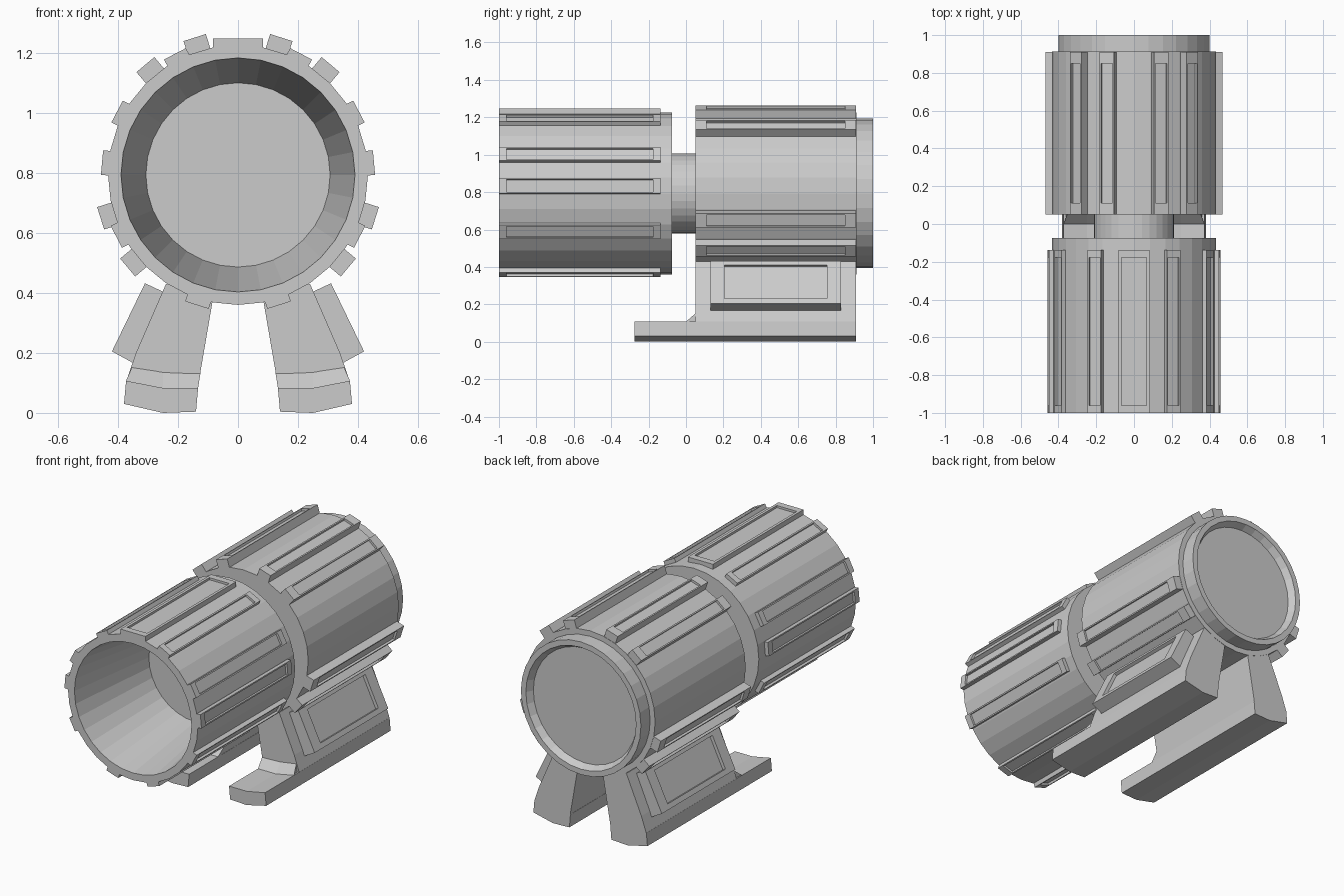
import bpy, bmesh
from math import sin, cos, radians, pi
from mathutils import Vector

if "Cube" in bpy.data.objects:
    bpy.data.objects.remove(bpy.data.objects["Cube"])

CZ = 0.793   # height of the barrel axis
SIDES = 32


def finish(name, bm):
    bmesh.ops.recalc_face_normals(bm, faces=bm.faces)
    me = bpy.data.meshes.new(name)
    bm.to_mesh(me)
    bm.free()
    ob = bpy.data.objects.new(name, me)
    bpy.context.collection.objects.link(ob)
    return ob


def lathe(name, profile):
    """Closed solid turned about the y axis from (radius, y) points, capped at both ends."""
    bm = bmesh.new()
    rings = [[bm.verts.new((r * sin(2 * pi * i / SIDES), y, CZ + r * cos(2 * pi * i / SIDES)))
              for i in range(SIDES)] for r, y in profile]
    for a, b in zip(rings, rings[1:]):
        for i in range(SIDES):
            j = (i + 1) % SIDES
            bm.faces.new((a[i], a[j], b[j], b[i]))
    bm.faces.new(rings[0])
    bm.faces.new(rings[-1])
    return finish(name, bm)


def loft(name, sections, side=1):
    """Solid through (y, [(x, z)...]) sections, mirrored by side."""
    bm = bmesh.new()
    rings = [[bm.verts.new((side * x, y, z)) for x, z in pts] for y, pts in sections]
    n = len(rings[0])
    for a, b in zip(rings, rings[1:]):
        for i in range(n):
            j = (i + 1) % n
            bm.faces.new((a[i], a[j], b[j], b[i]))
    bm.faces.new(rings[0])
    bm.faces.new(rings[-1])
    return finish(name, bm)


def framed_bar(name, quad, y0, y1, end, rims, depth, side=1):
    """Bar along y; quad = inner a, outer a, outer b, inner b. Outer face gets a sunken panel."""
    ia, oa, ob, ib = [Vector((side * x, 0, z)) for x, z in quad]
    bm = bmesh.new()

    def ring(y0, y1, a, b):
        return [bm.verts.new(p + Vector((0, y, 0))) for p, y in ((a, y0), (b, y0), (b, y1), (a, y1))]

    down = ((ia + ib) - (oa + ob)).normalized() * depth
    pa, pb = oa.lerp(ob, rims[0]), ob.lerp(oa, rims[1])
    rings = [ring(y0, y1, ia, ib), ring(y0, y1, oa, ob),
             ring(y0 + end, y1 - end, pa, pb),
             ring(y0 + end, y1 - end, pa + down, pb + down)]
    for a, b in zip(rings, rings[1:]):
        for i in range(4):
            j = (i + 1) % 4
            bm.faces.new((a[i], a[j], b[j], b[i]))
    bm.faces.new(rings[0])
    bm.faces.new(rings[-1])
    return finish(name, bm)


def rib(name, angle, half, r_in, r_out, y0, y1, end, side):
    """Radial rib on a barrel at an angle above the horizontal."""
    a = radians(angle)
    n, t = Vector((cos(a), sin(a))), Vector((-sin(a), cos(a)))
    c = Vector((0, CZ))
    quad = [c + n * r_in - t * half, c + n * r_out - t * half,
            c + n * r_out + t * half, c + n * r_in + t * half]
    framed_bar(name, [tuple(p) for p in quad], y0, y1, end, (0.1, 0.1), 0.013, side)


# Barrels: hollow tapered front, thin neck, rear drum with dished end cap
lathe("front_barrel", [(0.307, -0.41), (0.39, -1.0), (0.433, -1.0), (0.433, -0.075)])
lathe("neck", [(0.213, -0.09), (0.213, 0.07)])
lathe("rear_barrel", [(0.433, 0.05), (0.433, 0.912)])
lathe("rear_cap", [(0.40, 0.90), (0.40, 1.0), (0.367, 1.0), (0.345, 0.96)])

# Ribs
rib("front_top_rib", 90, 0.083, 0.415, 0.455, -1.0, -0.137, 0.04, 1)
for s, tag in ((1, "right"), (-1, "left")):
    for k, ang in enumerate((62.5, 27.7, 5.2, -27, -72.5)):
        rib(f"front_rib_{tag}_{k}", ang, 0.041, 0.415, 0.455, -1.0, -0.137, 0.04, s)
    for k, ang in enumerate((72.5, 50, -17.5, -40)):
        rib(f"rear_rib_{tag}_{k}", ang, 0.039, 0.415, 0.480, 0.05, 0.91, 0.06, s)

    # Stand: long foot, fillet wedge, splayed leg and framed side plate
    foot = [(0.14, 0.004), (0.25, 0.0), (0.38, 0.03), (0.373, 0.107), (0.25, 0.083), (0.133, 0.083)]
    loft(f"foot_{tag}", [(-0.275, foot), (0.91, foot)], s)
    low = [(0.14, 0.05), (0.37, 0.05), (0.373, 0.107), (0.25, 0.083), (0.133, 0.083)]
    high = [(0.14, 0.05), (0.37, 0.05), (0.35, 0.16), (0.25, 0.145), (0.124, 0.14)]
    loft(f"fillet_{tag}", [(0.0, low), (0.06, high)], s)
    leg = [(0.14, 0.05), (0.372, 0.06), (0.372, 0.107), (0.34, 0.20), (0.24, 0.43), (0.08, 0.40)]
    loft(f"leg_{tag}", [(0.05, leg), (0.91, leg)], s)
    plate = [(0.32, 0.15), (0.42, 0.205), (0.31, 0.432), (0.22, 0.39)]
    framed_bar(f"side_plate_{tag}", plate, 0.13, 0.83, 0.075, (0.12, 0.09), 0.02, s)
